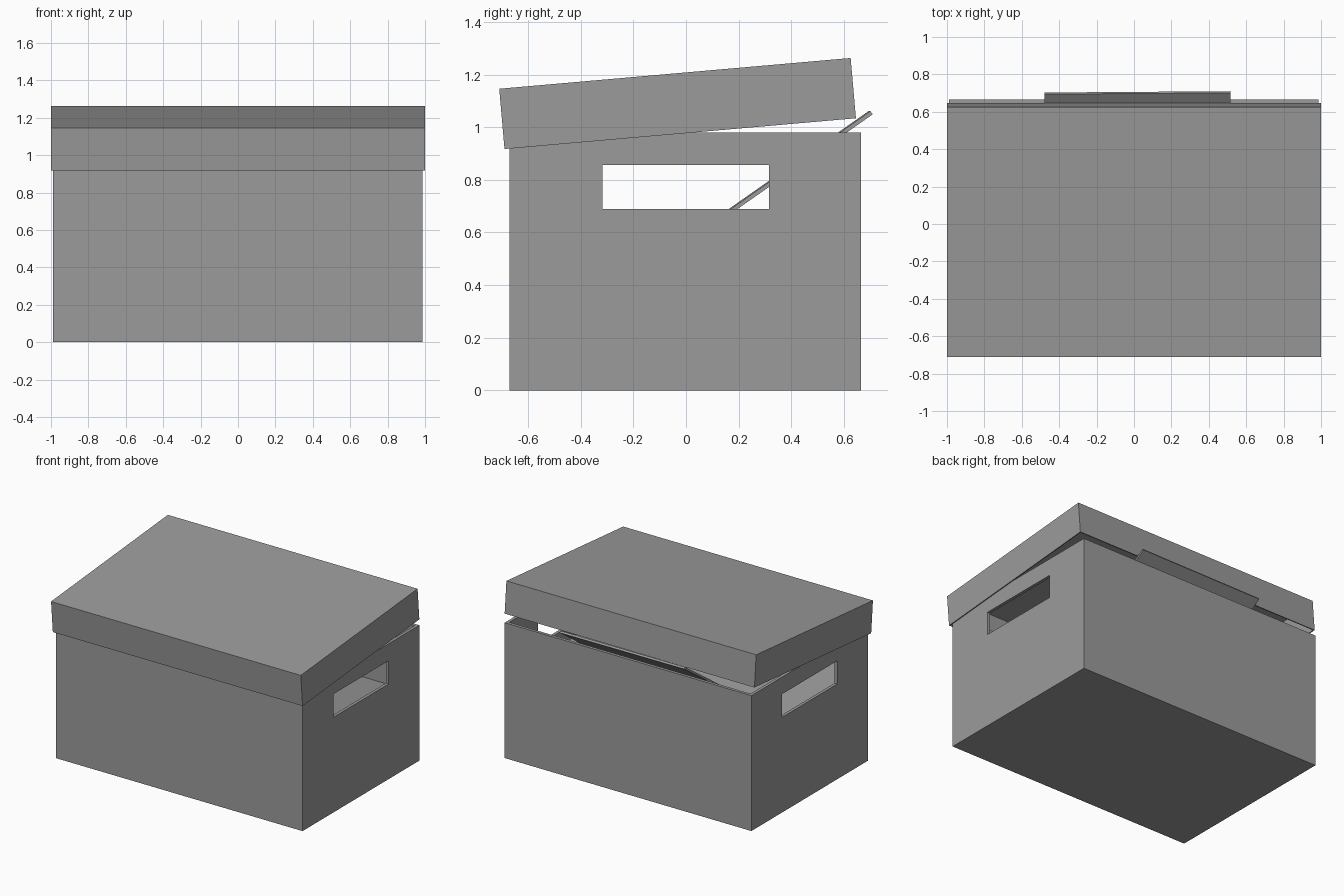
import bpy, bmesh
from math import radians, cos, sin
from mathutils import Matrix

if "Cube" in bpy.data.objects:
    bpy.data.objects.remove(bpy.data.objects["Cube"])

# One dark grey for every part
grey = bpy.data.materials.new("dark_grey")
grey.diffuse_color = (0.33, 0.33, 0.33, 1)
grey.use_nodes = True
grey.node_tree.nodes["Principled BSDF"].inputs["Base Color"].default_value = grey.diffuse_color


def block(name, size, loc, open_side=0, wall=0, rot=(0, 0, 0)):
    """Cuboid; open_side = +1/-1 removes the top/bottom face, wall thickens inward."""
    bm = bmesh.new()
    bmesh.ops.create_cube(bm, size=1, matrix=Matrix.Diagonal((*size, 1)))
    if open_side:
        bm.normal_update()
        gone = [f for f in bm.faces if f.normal.z * open_side > 0.9]
        bmesh.ops.delete(bm, geom=gone, context='FACES')
    me = bpy.data.meshes.new(name)
    bm.to_mesh(me)
    bm.free()
    me.materials.append(grey)
    ob = bpy.data.objects.new(name, me)
    ob.location, ob.rotation_euler = loc, rot
    bpy.context.collection.objects.link(ob)
    if wall:
        mod = ob.modifiers.new("wall", 'SOLIDIFY')
        mod.thickness, mod.offset, mod.use_even_offset = wall, -1, True
    return ob


# Open box body with a grip slot cut through both ends
body = block("box_body", (1.976, 1.336, 0.98), (-0.002, -0.002, 0.49), 1, 0.022)
slot = block("handle_cutter", (2.4, 0.632, 0.168), (0, -0.001, 0.773))
slot.hide_render = True
slot.hide_set(True)
cut = body.modifiers.new("handles", 'BOOLEAN')
cut.operation, cut.solver, cut.object = 'DIFFERENCE', 'EXACT', slot

# Tilted lid, open underneath
block("lid", (2.0, 1.341, 0.23), (0, -0.032, 1.09), -1, 0.007,
      (radians(5.0), 0, 0))

# Contents: filling with a sloping top
fill = block("paper_filling", (1.93, 1.284, 0.56), (-0.002, -0.002, 0.305))
for v in fill.data.vertices:
    if v.co.z > 0:
        v.co.z += 0.085 if v.co.y < 0 else -0.085

# Loose folder leaning out over the back edge, its top end at y 0.70
length, tilt = 0.86, radians(35)
block("loose_folder", (0.995, length, 0.015),
      (0.021, 0.702 - cos(tilt) * length / 2, 1.055 - sin(tilt) * length / 2),
      rot=(tilt, 0, radians(0.4)))
